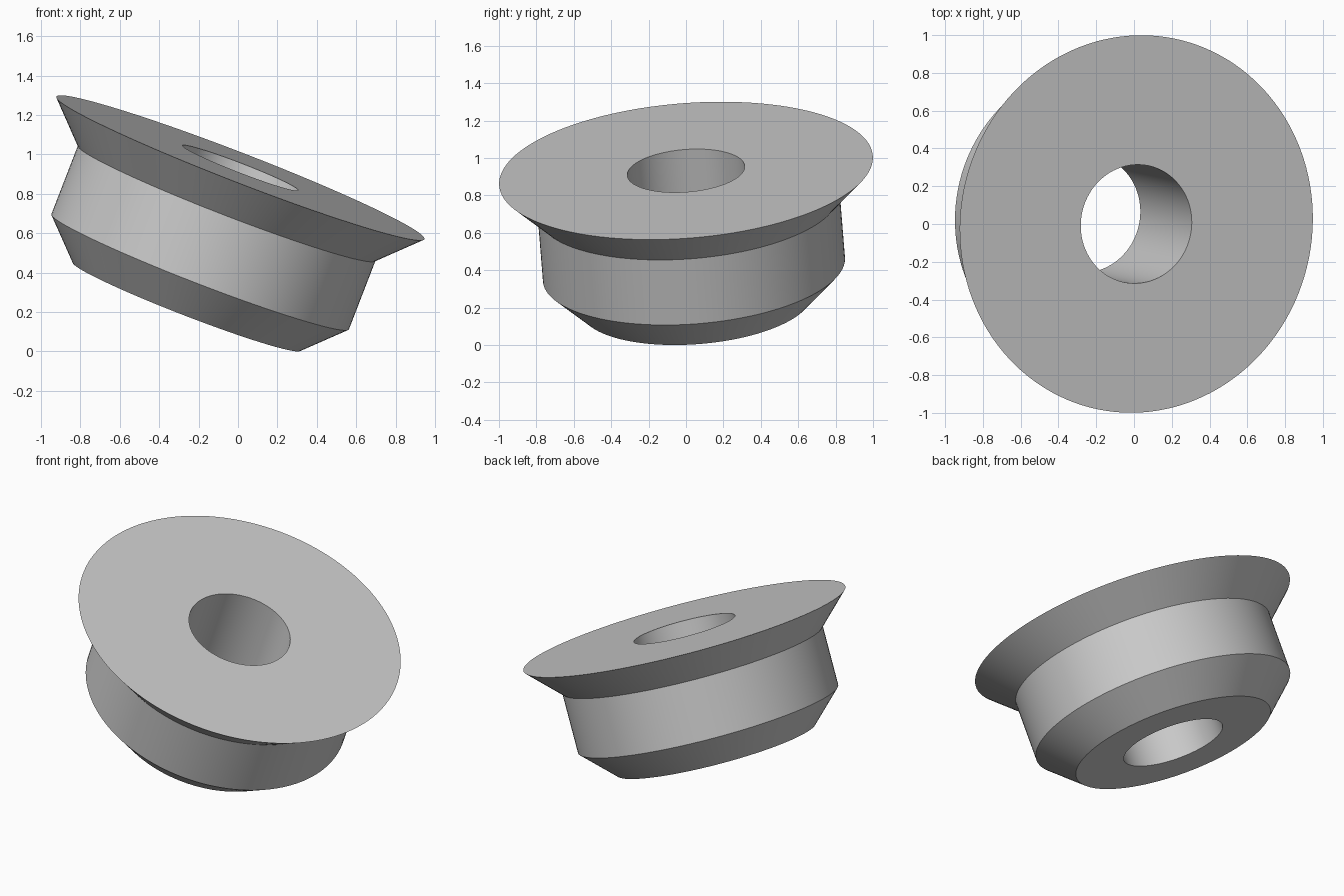
import bpy, bmesh, math
from mathutils import Vector, Matrix

default = bpy.data.objects.get("Cube")
if default:
    bpy.data.objects.remove(default, do_unlink=True)

# Plain grey material
grey = bpy.data.materials.new("plain_grey")
grey.use_nodes = True
colour = (0.6, 0.6, 0.6, 1)
grey.diffuse_color = colour
grey.node_tree.nodes["Principled BSDF"].inputs["Base Color"].default_value = colour

# Half section (radius, height) measured from the top face
SEGMENTS = 128
BORE, NECK, FLANGE, FOOT = 0.315, 0.81, 1.002, 0.62
profile = [(BORE, 0), (FLANGE, 0), (NECK, -0.193), (NECK, -0.567),
           (FOOT, -0.757), (BORE, -0.757)]

# Revolve the closed section into a flanged bushing with a through bore
bm = bmesh.new()
rings = []
for radius, height in profile:
    rings.append([bm.verts.new((radius * math.cos(a), radius * math.sin(a), height))
                  for a in (math.tau * i / SEGMENTS for i in range(SEGMENTS))])
for k, lower in enumerate(rings):
    upper = rings[(k + 1) % len(rings)]
    for i in range(SEGMENTS):
        j = (i + 1) % SEGMENTS
        bm.faces.new((lower[i], lower[j], upper[j], upper[i]))
bmesh.ops.recalc_face_normals(bm, faces=bm.faces)

# Lean the whole part along its tilted axis
axis = Vector((0.36, -0.075, 0.93)).normalized()
tilt = Vector((0, 0, 1)).rotation_difference(axis).to_matrix().to_4x4()
bm.transform(Matrix.Translation((0.012, 0, 0.932)) @ tilt)

mesh = bpy.data.meshes.new("flanged_bushing")
bm.to_mesh(mesh)
bm.free()
mesh.materials.append(grey)
bushing = bpy.data.objects.new("flanged_bushing", mesh)
bpy.context.collection.objects.link(bushing)

# Smooth walls, crisp rims
bpy.ops.object.select_all(action='DESELECT')
bushing.select_set(True)
bpy.context.view_layer.objects.active = bushing
bpy.ops.object.shade_smooth_by_angle(angle=math.radians(30))
